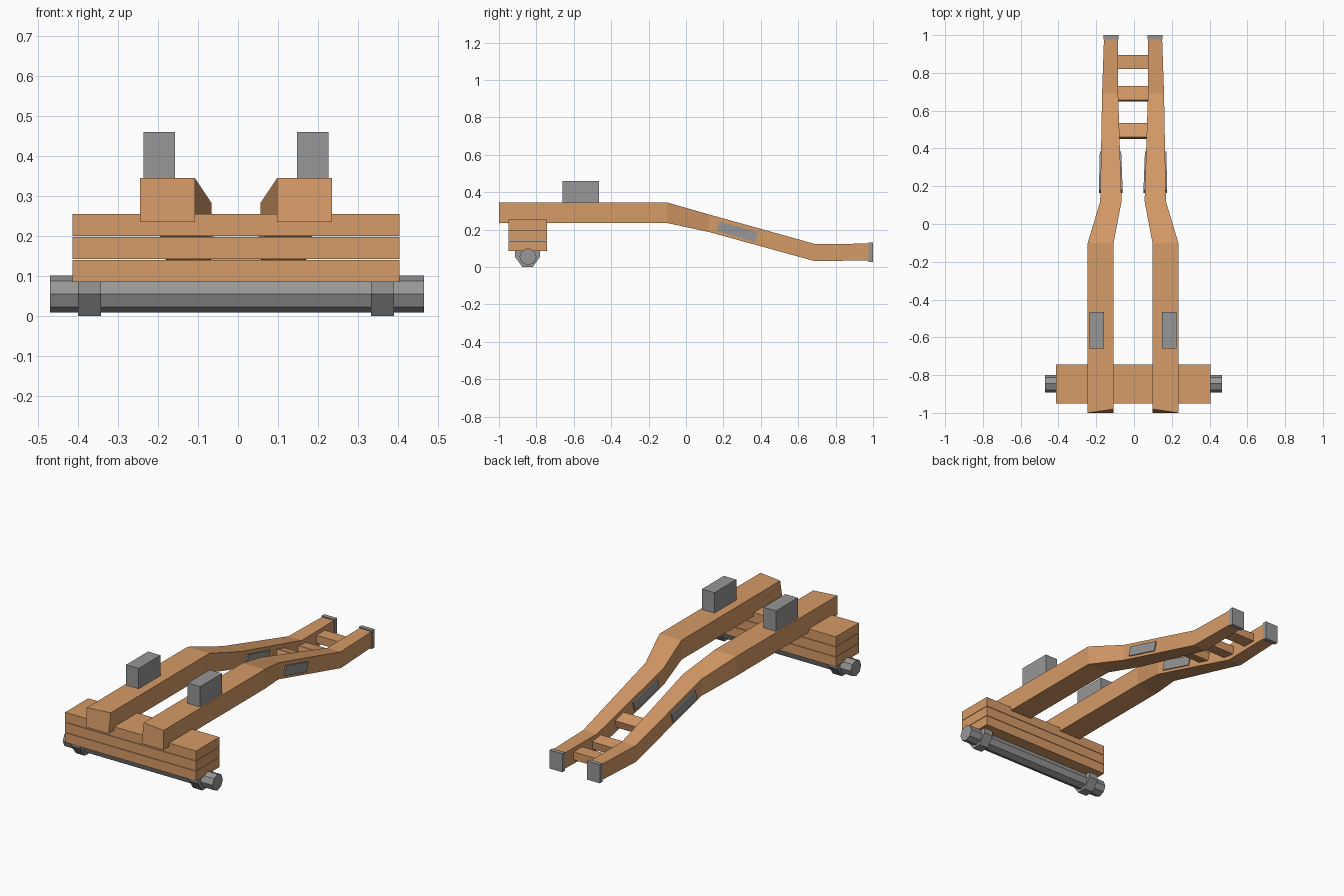
import bpy, bmesh, math
from mathutils import Matrix, Vector

if "Cube" in bpy.data.objects:
    bpy.data.objects.remove(bpy.data.objects["Cube"])

CX = -0.005  # symmetry plane of the frame


def material(name, rgb):
    m = bpy.data.materials.new(name)
    m.diffuse_color = (*rgb, 1)
    m.use_nodes = True
    m.node_tree.nodes["Principled BSDF"].inputs["Base Color"].default_value = m.diffuse_color
    return m


WOOD = material("warm_wood", (0.67, 0.325, 0.135))
IRON = material("grey_iron", (0.31, 0.31, 0.31))


def finish(name, bm, mat):
    bmesh.ops.recalc_face_normals(bm, faces=bm.faces)
    me = bpy.data.meshes.new(name)
    bm.to_mesh(me)
    bm.free()
    me.materials.append(mat)
    ob = bpy.data.objects.new(name, me)
    bpy.context.collection.objects.link(ob)
    return ob


def loft(name, rings, mat):
    """Skin a list of closed rings and cap both ends."""
    bm = bmesh.new()
    vs = [[bm.verts.new(p) for p in r] for r in rings]
    n = len(vs[0])
    for a, b in zip(vs, vs[1:]):
        for i in range(n):
            j = (i + 1) % n
            bm.faces.new((a[i], a[j], b[j], b[i]))
    bm.faces.new(vs[0])
    bm.faces.new(vs[-1])
    return finish(name, bm, mat)


def box(name, centre, size, mat, tilt=0):
    bm = bmesh.new()
    bmesh.ops.create_cube(bm, size=1)
    bm.transform(Matrix.Translation(centre)
                 @ Matrix.Rotation(math.radians(tilt), 4, 'X')
                 @ Matrix.Diagonal((*size, 1)))
    return finish(name, bm, mat)


def prism_x(name, profile, x0, x1, mat):
    return loft(name, [[(x, y, z) for y, z in profile] for x in (x0, x1)], mat)


# Side rail stations: y, inner x, outer x, bottom z, top z
STATIONS = [(-1.00, 0.103, 0.240, 0.235, 0.345),
            (-0.10, 0.103, 0.240, 0.235, 0.345),
            (0.12, 0.061, 0.174, 0.188, 0.282),
            (0.69, 0.079, 0.164, 0.031, 0.123),
            (0.98, 0.080, 0.154, 0.036, 0.125)]

for s, side in ((-1, "left"), (1, "right")):
    # Bent wooden rail
    rings = []
    for y, xi, xo, z0, z1 in STATIONS:
        a, b = CX + s * xi, CX + s * xo
        inner_y = y + (0.02 if y == -1 else 0)  # chipped front corner
        rings.append([(a, y, z0), (b, y, z0), (b, y, z1), (a, inner_y, z1)])
    loft(side + "_rail", rings, WOOD)

    # Bearing block on top of the rail
    box(side + "_top_block", (CX + s * 0.192, -0.5625, 0.40),
        (0.078, 0.195, 0.12), IRON)
    # Iron end plate
    box(side + "_end_plate", (CX + s * 0.117, 0.988, 0.079),
        (0.08, 0.024, 0.104), IRON)
    # Iron plates on both cheeks of the sloping part
    rings = []
    for y, xi, xo, z in ((0.172, 0.055, 0.181, 0.2175), (0.378, 0.063, 0.176, 0.161)):
        a, b = CX + s * xi, CX + s * xo
        rings.append([(a, y - 0.007, z - 0.026), (b, y - 0.007, z - 0.026),
                      (b, y + 0.007, z + 0.026), (a, y + 0.007, z + 0.026)])
    loft(side + "_cheek_plate", rings, IRON)
    # Axle bracket under the beam
    bracket = [(-0.915, 0.09), (-0.915, 0.055), (-0.875, 0),
               (-0.82, 0), (-0.78, 0.055), (-0.78, 0.09)]
    prism_x(side + "_axle_bracket", bracket,
            CX + s * 0.338, CX + s * 0.395, IRON)

# Stacked cross beams at the front
for i in range(3):
    box(f"cross_beam_{i + 1}", (CX, -0.847, 0.1125 + i * 0.0575),
        (0.818, 0.206, 0.055), WOOD)

# Eight-sided axle
axle = [(-0.845 + 0.046 * math.cos(k * math.pi / 4),
         0.055 + 0.046 * math.sin(k * math.pi / 4)) for k in range(8)]
prism_x("axle", axle, -0.47, 0.465, IRON)

# Rungs between the rails
for i, (y, z, tilt) in enumerate(((0.492, 0.130, -15.5),
                                  (0.690, 0.079, -8),
                                  (0.858, 0.079, 0))):
    box(f"rung_{i + 1}", (CX, y, z), (0.19, 0.076, 0.045), WOOD, tilt)
